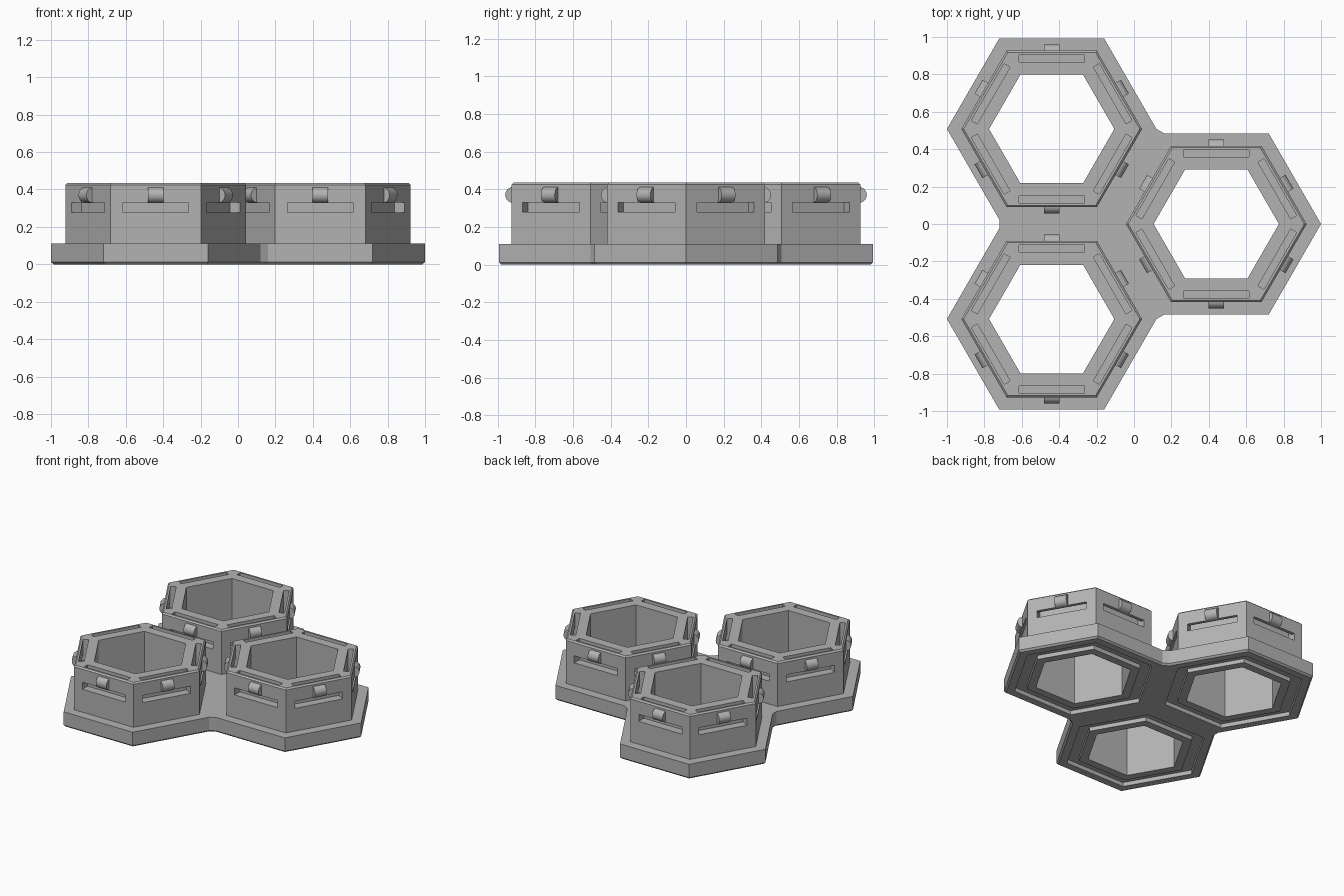
import bpy, bmesh
from math import sin, cos, pi, radians, sqrt
from mathutils import Matrix, Vector

default = bpy.data.objects.get("Cube")
if default:
    bpy.data.objects.remove(default)

grey = bpy.data.materials.new("grey plastic")
grey.use_nodes = True
grey.diffuse_color = (0.45, 0.45, 0.45, 1)
grey.node_tree.nodes["Principled BSDF"].inputs["Base Color"].default_value = (0.45, 0.45, 0.45, 1)

# Main sizes
HEX_R = 0.56
BASE_H, TOP = 0.11, 0.435
HOLE_R, WALL_R = 0.335, 0.483
CENTRES = {"back_right": (-0.44, 0.508), "front_right": (-0.44, -0.508), "left": (0.44, 0)}


def hexagon(r):
    return [(r * cos(i * pi / 3), r * sin(i * pi / 3)) for i in range(6)]


def loft(bm, rings):
    """Closed solid through equal-length rings of 3D points."""
    rows = [[bm.verts.new(p) for p in ring] for ring in rings]
    n = len(rows[0])
    for a, b in zip(rows, rows[1:]):
        for i in range(n):
            j = (i + 1) % n
            bm.faces.new((a[i], a[j], b[j], b[i]))
    bm.faces.new(rows[0][::-1])
    bm.faces.new(rows[-1])


def prism(bm, outline, z0, z1):
    loft(bm, [[(x, y, z) for x, y in outline] for z in (z0, z1)])


def side_extrusion(bm, profile, width, side):
    """Extrude a radius/height profile along one hexagon side."""
    turn = Matrix.Rotation(radians(30 + 60 * side), 3, 'Z')
    loft(bm, [[turn @ Vector((r, t, z)) for r, z in profile] for t in (-width / 2, width / 2)])


def finish(bm, name, at=(0, 0)):
    bmesh.ops.recalc_face_normals(bm, faces=bm.faces)
    mesh = bpy.data.meshes.new(name)
    bm.to_mesh(mesh)
    bm.free()
    mesh.materials.append(grey)
    obj = bpy.data.objects.new(name, mesh)
    bpy.context.collection.objects.link(obj)
    obj.location = (*at, 0)
    return obj


def combine(target, tool, operation):
    bpy.context.view_layer.update()
    mod = target.modifiers.new("combine", 'BOOLEAN')
    mod.operation, mod.solver, mod.object = operation, 'EXACT', tool
    bpy.context.view_layer.objects.active = target
    bpy.ops.object.modifier_apply(modifier=mod.name)
    bpy.data.objects.remove(tool)


# Base plate: three hexagons bridged into one outline, chamfered underneath
half = [(-0.72, 0.023), (-1, 0.508), (-0.72, 0.993), (-0.16, 0.993),
        (0.12, 0.508), (0.16, 0.485), (0.72, 0.485)]
outline = half + [(1, 0)] + [(x, -y) for x, y in half[::-1]]
bm = bmesh.new()
prism(bm, outline, 0, BASE_H)
bmesh.ops.recalc_face_normals(bm, faces=bm.faces)
rim = [e for e in bm.edges if all(v.co.z < 0.001 for v in e.verts)]
bmesh.ops.bevel(bm, geom=rim, offset=0.012, segments=1, affect='EDGES')
tray = finish(bm, "base_plate")

SLOT = [(0.358, 0.278), (0.5, 0.278), (0.5, 0.33), (0.395, 0.33), (0.395, 0.5), (0.358, 0.5)]
BUMP = [(0.41 + 0.042 * cos(a), 0.37 + 0.042 * sin(a))
        for a in (radians(-90 + 15 * i) for i in range(13))]

for name, at in CENTRES.items():
    # Cell wall with a chamfered rim
    bm = bmesh.new()
    loft(bm, [[(x, y, z) for x, y in hexagon(r)] for r, z in
              ((WALL_R, 0.08), (WALL_R, TOP - 0.01), (WALL_R - 0.012, TOP))])
    combine(tray, finish(bm, "wall", at), 'UNION')

    # Through opening
    bm = bmesh.new()
    prism(bm, hexagon(HOLE_R), -0.1, 0.6)
    combine(tray, finish(bm, "opening", at), 'DIFFERENCE')

    # Hexagonal groove under the base
    bm = bmesh.new()
    prism(bm, hexagon(0.485), -0.1, 0.03)
    groove = finish(bm, "groove", at)
    bm = bmesh.new()
    prism(bm, hexagon(0.4), -0.2, 0.2)
    combine(groove, finish(bm, "groove_core", at), 'DIFFERENCE')
    combine(tray, groove, 'DIFFERENCE')

    # Angled channels from the side faces up to the rim
    bm = bmesh.new()
    for side in range(6):
        side_extrusion(bm, SLOT, 0.35, side)
    combine(tray, finish(bm, "slots", at), 'DIFFERENCE')

    # Rounded snap bumps above the side slots
    bm = bmesh.new()
    for side in range(6):
        side_extrusion(bm, BUMP, 0.085, side)
    bumps = finish(bm, name + "_snap_bumps", at)
    bpy.ops.object.select_all(action='DESELECT')
    bumps.select_set(True)
    bpy.context.view_layer.objects.active = bumps
    bpy.ops.object.shade_smooth_by_angle(angle=radians(30))

tray.name = "honeycomb_tray"
